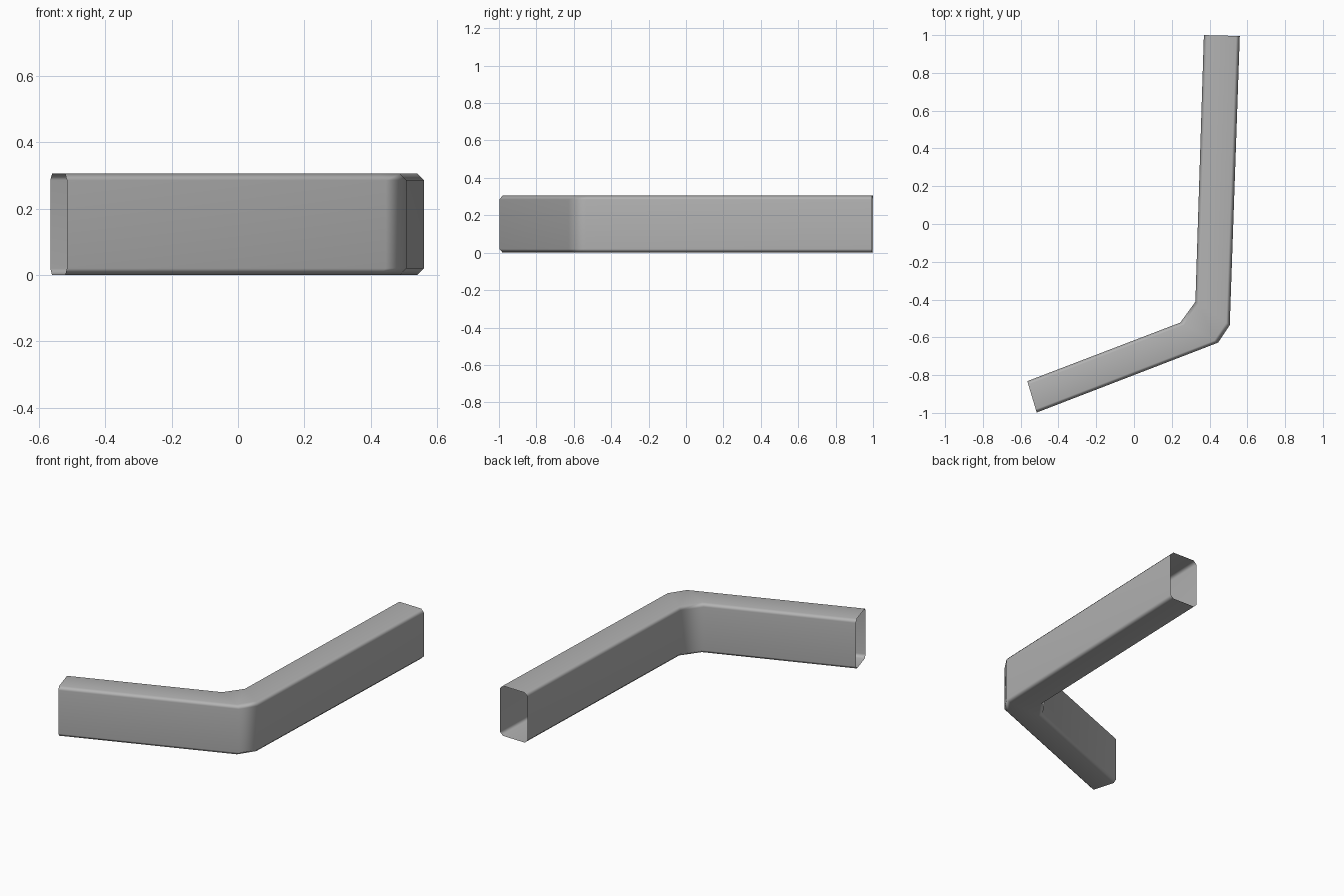
import bpy
import bmesh
from mathutils import Vector

cube = bpy.data.objects.get("Cube")
if cube:
    bpy.data.objects.remove(cube, do_unlink=True)

HEIGHT = 0.305
CHAMFER = 0.02

# Plan of the bent duct: inner and outer wall at each station
STATIONS = [
    ((-0.565, -0.832), (-0.515, -0.998)),
    ((0.245, -0.522), (0.445, -0.628)),
    ((0.325, -0.412), (0.507, -0.535)),
    ((0.37, 1.0), (0.56, 0.995)),
]

# Plain grey metal
grey = bpy.data.materials.new("grey metal")
grey.use_nodes = True
colour = (0.45, 0.45, 0.45, 1)
grey.diffuse_color = colour
grey.node_tree.nodes["Principled BSDF"].inputs["Base Color"].default_value = colour


def section(bm, inner, outer):
    """Rectangular ring with chamfered corners between two plan points."""
    a, b = Vector(inner), Vector(outer)
    c, h = CHAMFER, HEIGHT
    t = c / 0.19
    ring = [(t, 0), (1 - t, 0), (1, c), (1, h - c),
            (1 - t, h), (t, h), (0, h - c), (0, c)]
    return [bm.verts.new((*a.lerp(b, s), z)) for s, z in ring]


# Open-ended duct skin
bm = bmesh.new()
rings = [section(bm, *s) for s in STATIONS]
for r, s in zip(rings, rings[1:]):
    for i in range(len(r)):
        j = (i + 1) % len(r)
        bm.faces.new((r[i], r[j], s[j], s[i]))
bmesh.ops.recalc_face_normals(bm, faces=bm.faces)

# Make sure the underside faces down
low = min(bm.faces, key=lambda f: f.calc_center_median().z)
if low.normal.z > 0:
    bmesh.ops.reverse_faces(bm, faces=bm.faces)

mesh = bpy.data.meshes.new("bent_duct")
bm.to_mesh(mesh)
bm.free()
mesh.materials.append(grey)
duct = bpy.data.objects.new("bent_duct", mesh)
bpy.context.collection.objects.link(duct)

# Smooth corners while the broad walls stay flat
for face in mesh.polygons:
    face.use_smooth = True
weighted = duct.modifiers.new("flat walls", 'WEIGHTED_NORMAL')
weighted.weight = 50
